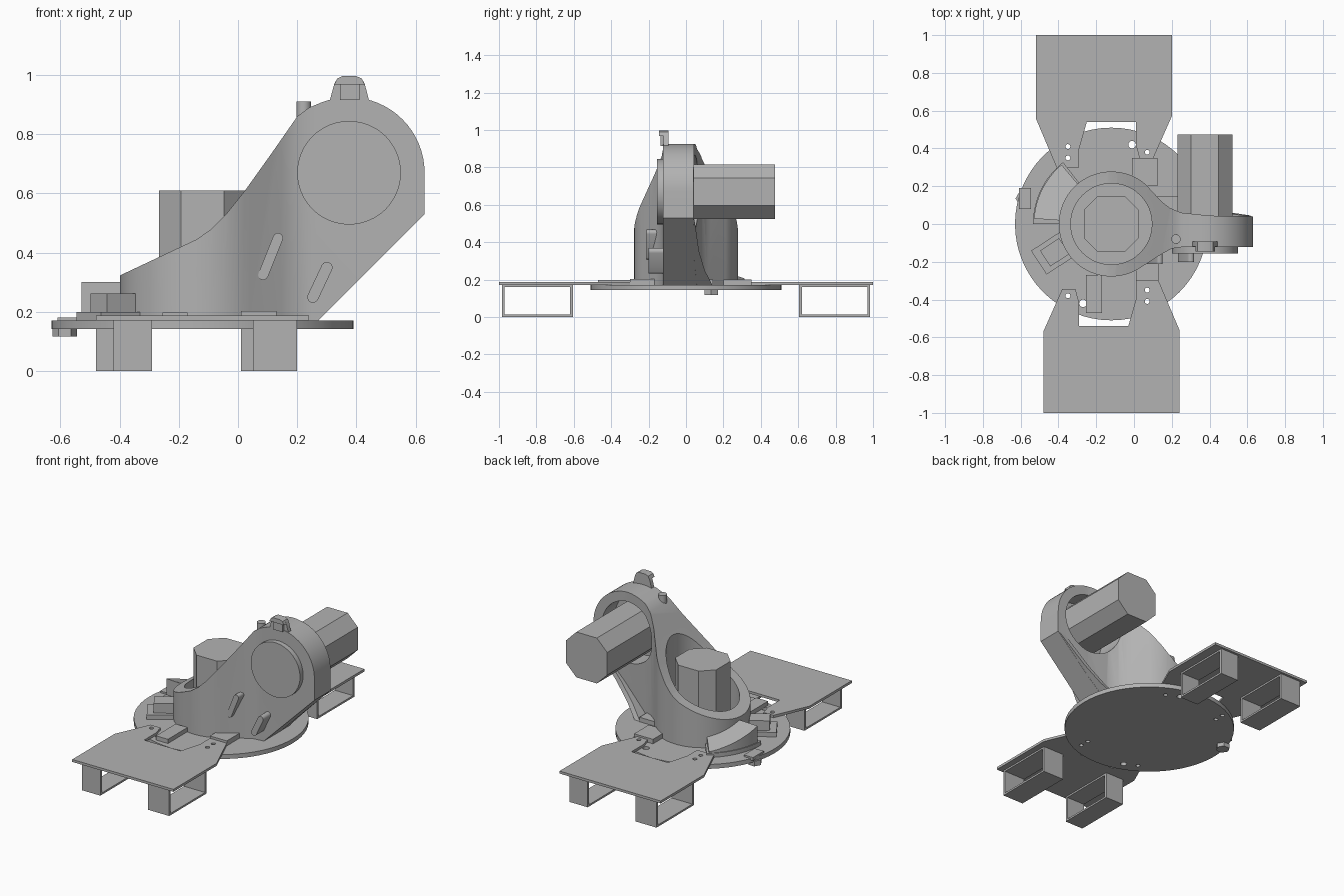
import bpy, bmesh
from math import cos, sin, radians, pi
from mathutils import Matrix

cube = bpy.data.objects.get("Cube")
if cube:
    bpy.data.objects.remove(cube, do_unlink=True)

grey = bpy.data.materials.new("light_grey")
grey.use_nodes = True
TONE = (0.45, 0.45, 0.45, 1)
grey.diffuse_color = TONE
grey.node_tree.nodes["Principled BSDF"].inputs["Base Color"].default_value = TONE
parts = []


def prism(name, pts, axis, lo, hi):
    """Extrude a 2D outline along an axis: x (y,z), y (x,z) or z (x,y)."""
    place = {"x": lambda p, t: (t, p[0], p[1]),
             "y": lambda p, t: (p[0], t, p[1]),
             "z": lambda p, t: (p[0], p[1], t)}[axis]
    bm = bmesh.new()
    a = [bm.verts.new(place(p, lo)) for p in pts]
    b = [bm.verts.new(place(p, hi)) for p in pts]
    bm.faces.new(a)
    bm.faces.new(b[::-1])
    n = len(pts)
    for i in range(n):
        j = (i + 1) % n
        bm.faces.new((a[i], b[i], b[j], a[j]))
    bmesh.ops.recalc_face_normals(bm, faces=bm.faces)
    mesh = bpy.data.meshes.new(name)
    bm.to_mesh(mesh)
    bm.free()
    mesh.materials.append(grey)
    obj = bpy.data.objects.new(name, mesh)
    bpy.context.collection.objects.link(obj)
    parts.append(obj)
    return obj


def arc(cx, cy, r, start, end, n):
    step = (end - start) / n
    return [(cx + r * cos(radians(start + step * i)),
             cy + r * sin(radians(start + step * i))) for i in range(n + 1)]


def circle(cx, cy, r, n=48):
    return arc(cx, cy, r, 0, 360, n)[:-1]


def rect(x0, x1, y0, y1):
    return [(x0, y0), (x1, y0), (x1, y1), (x0, y1)]


def octagon(cx, cy, h=0.146, c=0.073):
    return [(cx + x, cy + y) for x, y in
            ((h, -c), (h, c), (c, h), (-c, h), (-h, c), (-h, -c), (-c, -h), (c, -h))]


def capsule(x0, z0, x1, z1, r, tilt):
    return arc(x1, z1, r, tilt - 90, tilt + 90, 8) + arc(x0, z0, r, tilt + 90, tilt + 270, 8)


def combine(obj, tool, mode):
    """Apply a boolean with a temporary tool and discard the tool."""
    mod = obj.modifiers.new("cut", "BOOLEAN")
    mod.operation, mod.solver, mod.object = mode, "EXACT", tool
    deps = bpy.context.evaluated_depsgraph_get()
    deps.update()
    mesh = bpy.data.meshes.new_from_object(obj.evaluated_get(deps))
    obj.modifiers.clear()
    obj.data = mesh
    parts.remove(tool)
    bpy.data.objects.remove(tool, do_unlink=True)


def turn_back(obj):
    """Half turn about the plates' shared vertical axis."""
    axis = Matrix.Translation((-0.14, 0, 0))
    obj.data.transform(axis @ Matrix.Rotation(pi, 4, "Z") @ axis.inverted())


CX = -0.12             # tower axis
HX, HZ = 0.375, 0.67   # head axis
BASE, DECK = 0.171, 0.188

# Base disc
disc = prism("base_disc", circle(CX, 0, 0.51, 64), "z", 0.143, BASE)

# Foot plates with open box legs, one at each end
plate_outline = [(-0.48, -1), (0.24, -1), (0.24, -0.56), (0.13, -0.3), (0.01, -0.3),
                 (0.01, -0.4), (-0.03, -0.54), (-0.29, -0.54), (-0.29, -0.42),
                 (-0.31, -0.345), (-0.38, -0.345), (-0.48, -0.57)]
plates = []
for end in ("front", "back"):
    group = [prism(end + "_plate", plate_outline, "z", BASE + 0.001, DECK)]
    plates.append(group[0])
    for side, x0, x1 in (("right", -0.42, -0.29), ("left", 0.05, 0.2)):
        leg = prism(f"{end}_{side}_leg", rect(-0.985, -0.605, 0, BASE + 0.003), "x", x0, x1)
        bore = prism("bore", rect(-0.97, -0.62, 0.012, BASE - 0.01), "x", x0 - 1, x1 + 1)
        combine(leg, bore, "DIFFERENCE")
        group.append(leg)
    if end == "back":
        for obj in group:
            turn_back(obj)

# Screw holes through plates and disc
holes = [(-0.35, 0.38, 0.013), (0.07, 0.35, 0.013), (0.07, 0.41, 0.013), (-0.27, 0.42, 0.02)]
for x, y, r in holes:
    for end in (0, 1):
        hx, hy = (x, -y) if end == 0 else (-0.28 - x, y)
        for target in (disc, plates[end]):
            combine(target, prism("drill", circle(hx, hy, r, 16), "z", 0.1, 0.3), "DIFFERENCE")

# Tower and arm: plan outline intersected with the side profile
plan = arc(CX, 0, 0.278, 50, 305, 48) + [
    (0.145, -0.16), (0.2, -0.13), (0.25, -0.123), (0.7, -0.123),
    (0.7, 0.04), (0.4, 0.044), (0.25, 0.06), (0.19, 0.085), (0.15, 0.115)]
profile = [(-0.41, BASE), (-0.41, 0.318), (-0.14, 0.445), (-0.09, 0.48), (-0.04, 0.53),
           (0.02, 0.605), (0.12, 0.745), (0.2, 0.86), (0.24, 0.89)]
profile += arc(HX, HZ, 0.255, 112, 0, 20) + [(0.63, 0.53), (0.27, BASE)]
tower = prism("tower_and_arm", plan, "z", 0.1, 1.1)
combine(tower, prism("side_profile", profile, "y", -0.5, 0.5), "INTERSECT")
combine(tower, prism("tower_bore", circle(CX, 0, 0.215), "z", 0.2, 1.2), "DIFFERENCE")
combine(tower, prism("head_pocket", circle(HX, HZ, 0.195), "y", -0.09, 0.3), "DIFFERENCE")

# Flared web along the sloping underside of the arm
web = prism("arm_web", [(0, BASE), (0.14, BASE), (0.1, 0.25), (0.07, 0.35), (0.045, 0.52),
                        (0, 0.52)], "x", 0.1, 0.7)
band = [(0.22, 0.1), (0.2, 0.1), (0.585, 0.525), (0.625, 0.525)]
combine(web, prism("band", [(0.23, BASE), (0.269, BASE), (0.62, 0.522), (0.58, 0.522)],
                   "y", -0.5, 0.5), "INTERSECT")
prism("web_foot", rect(0.08, 0.23, 0.03, 0.145), "z", BASE, 0.2)

# Motors and head cover
prism("tower_motor", octagon(CX, 0), "z", 0.19, 0.61)
prism("head_motor", octagon(HX, HZ), "y", -0.1, 0.475)
prism("head_cover", circle(HX, HZ, 0.175), "y", -0.155, -0.11)

# Slanted ribs on the front
prism("inner_rib", capsule(0.085, 0.325, 0.135, 0.45, 0.017, 65), "y", -0.212, -0.1)
prism("outer_rib", capsule(0.253, 0.25, 0.3, 0.35, 0.019, 62), "y", -0.2, -0.1)

# Pin and clip on top of the head
prism("top_pin", circle(0.222, -0.08, 0.025, 20), "z", 0.8, 0.91)
clip = [(0.31, 0.915), (0.325, 0.97), (0.335, 0.988), (0.352, 0.996),
        (0.4, 0.996), (0.418, 0.988), (0.428, 0.97), (0.442, 0.915)]
prism("clip_back", clip, "y", -0.12, -0.093)
prism("clip_lip", [(0.325, 0.968)] + clip[2:6] + [(0.428, 0.968)], "y", -0.145, -0.119)
prism("clip_tab", rect(0.345, 0.41, 0.915, 0.968), "y", -0.135, -0.119)

# Flange and rising ramp around the tower's right side
prism("tower_flange", arc(CX, 0, 0.415, 180, 128, 16) + arc(CX, 0, 0.26, 128, 180, 16),
      "z", BASE, 0.198)
ramp = prism("ramp", arc(CX, 0, 0.41, 176, 130, 16) + arc(CX, 0, 0.26, 130, 176, 16),
             "z", 0.198, 0.2)
for v in ramp.data.vertices:
    if v.co.z > 0.199:
        rise = max(0, min(1, (0.33 - v.co.y) / 0.3))
        v.co.z += 0.102 * rise

# Small tabs around the tower foot
prism("front_left_tab", rect(0.01, 0.13, -0.3, -0.16), "z", BASE, 0.203)
prism("back_left_tab", rect(-0.01, 0.125, 0.2, 0.35), "z", BASE, 0.2)
prism("front_latch", rect(-0.255, -0.17, -0.47, -0.27), "z", BASE, 0.198)

# Angled connector beside the tower
for name, w, d, top in (("connector_foot", 0.1, 0.075, 0.2), ("connector", 0.06, 0.05, 0.262)):
    obj = prism(name, rect(-w, w, -d, d), "z", BASE, top)
    obj.data.transform(Matrix.Translation((-0.42, -0.15, 0)) @ Matrix.Rotation(radians(33), 4, "Z"))

# Rim bolt
prism("rim_block", rect(-0.61, -0.545, 0.08, 0.19), "z", BASE - 0.01, 0.182)
prism("rim_nut", circle(-0.585, 0.135, 0.042, 6), "z", 0.117, 0.15)

# Smooth curved walls, keep hard edges
bpy.ops.object.select_all(action="DESELECT")
for obj in parts:
    obj.select_set(True)
bpy.context.view_layer.objects.active = parts[0]
bpy.ops.object.shade_smooth_by_angle(angle=radians(25))
